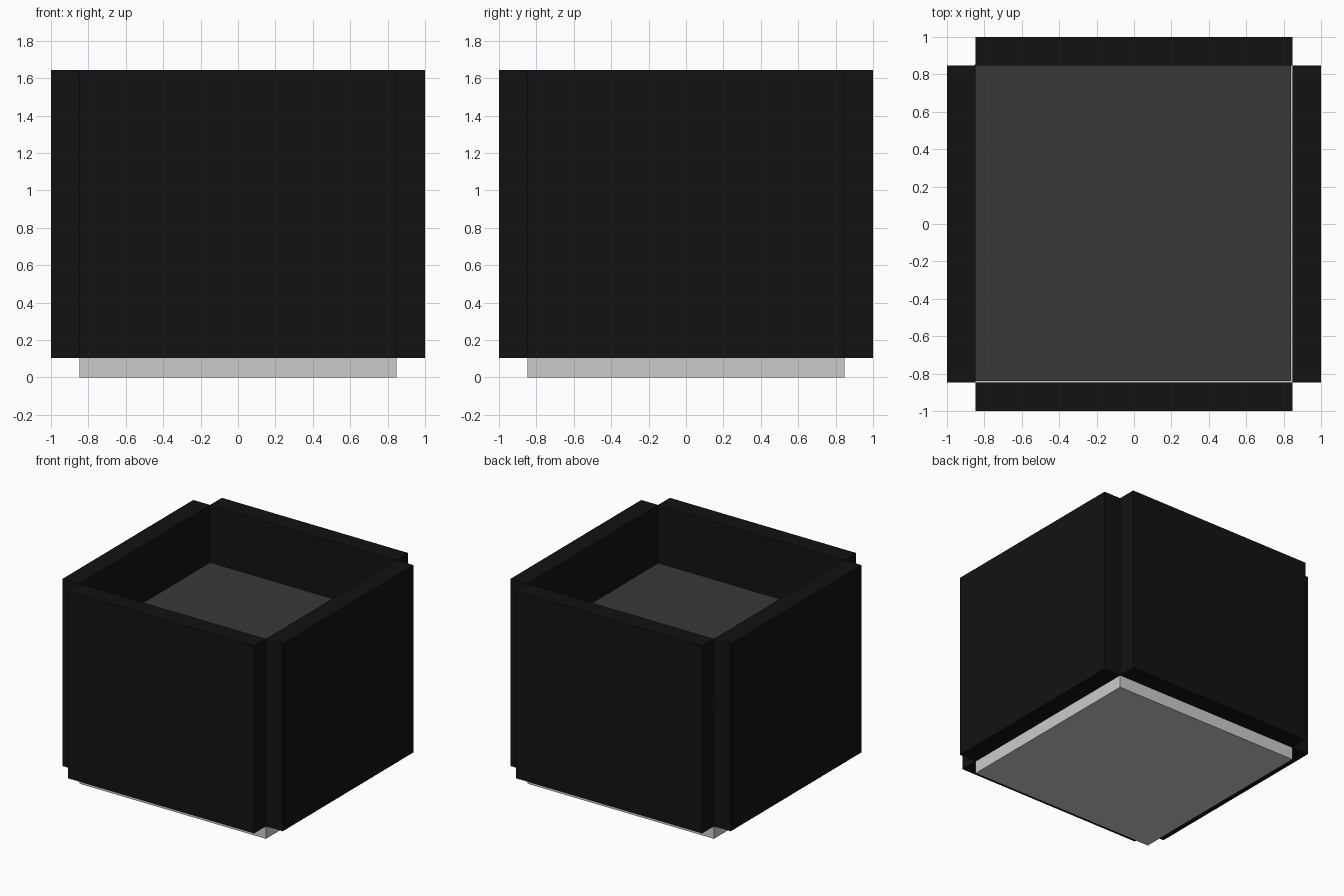
import bpy
from math import pi
from mathutils import Matrix

if "Cube" in bpy.data.objects:
    bpy.data.objects.remove(bpy.data.objects["Cube"])


def material(name, color):
    mat = bpy.data.materials.new(name)
    mat.diffuse_color = color
    mat.use_nodes = True
    mat.node_tree.nodes["Principled BSDF"].inputs["Base Color"].default_value = mat.diffuse_color
    return mat


def box(name, center, size, mat=None, turn=0.0):
    # Box of a given size, optionally swung around the z axis
    bpy.ops.mesh.primitive_cube_add(size=1)
    obj = bpy.context.object
    obj.name = name
    obj.data.transform(Matrix.Rotation(turn, 4, 'Z') @ Matrix.Translation(center)
                       @ Matrix.Diagonal((*size, 1)))
    if mat:
        obj.data.materials.append(mat)
    return obj


black = material("black_panel", (0.006, 0.006, 0.006, 1))
soil = material("dark_soil", (0.04, 0.04, 0.04, 1))

INNER = 0.847          # half width of the inside
BOTTOM, TOP = 0.103, 1.643
THICK = 1 - INNER

# Base slab
box("base", (0, 0, BOTTOM / 2), (2 * INNER, 2 * INNER, BOTTOM))

# Four side panels meeting edge to edge at the corners
for i, side in enumerate(("front", "right", "back", "left")):
    box(side + "_panel", (0, -(1 + INNER) / 2, (BOTTOM + TOP) / 2),
        (2 * INNER, THICK, TOP - BOTTOM), black, i * pi / 2)

# Soil layer, set slightly towards the back left corner
box("soil", (-0.007, 0.007, 1.105), (2 * INNER, 2 * INNER, 0.13), soil)
